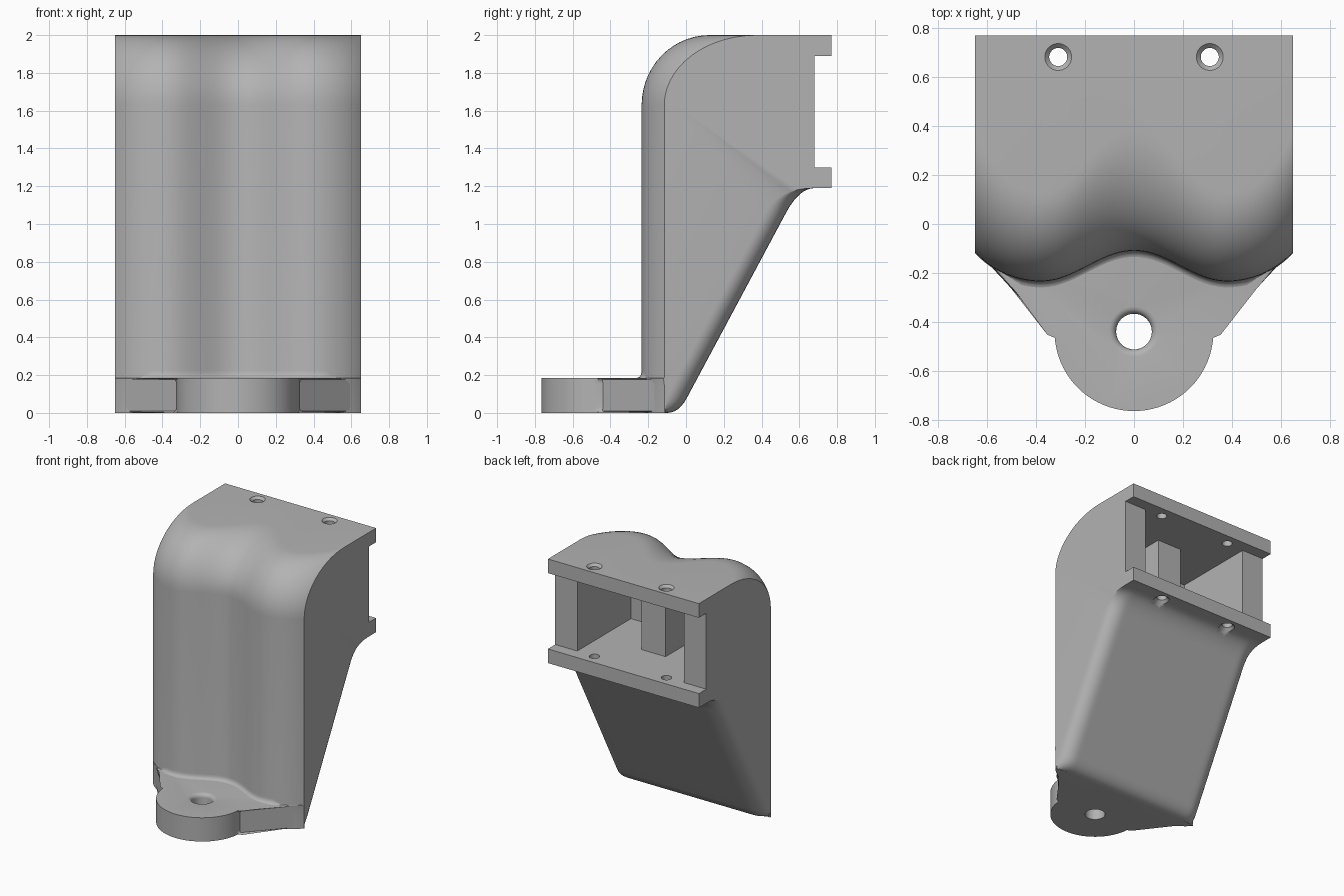
import bpy, bmesh, math

if "Cube" in bpy.data.objects:
    bpy.data.objects.remove(bpy.data.objects["Cube"])

grey = bpy.data.materials.new("plain grey")
grey.diffuse_color = (0.45, 0.45, 0.45, 1)
grey.use_nodes = True
grey.node_tree.nodes["Principled BSDF"].inputs["Base Color"].default_value = grey.diffuse_color
HALF, FIL = 0.65, 0.11          # half width, rear edge rounding


def make(name, bm, helper=False):
    bmesh.ops.recalc_face_normals(bm, faces=bm.faces)
    me = bpy.data.meshes.new(name)
    bm.to_mesh(me)
    bm.free()
    ob = bpy.data.objects.new(name, me)
    bpy.context.collection.objects.link(ob)
    me.materials.append(grey)
    ob.hide_render = helper
    return ob


def prism(bm, pts, z0, z1):
    lo = [bm.verts.new((x, y, z0)) for x, y in pts]
    hi = [bm.verts.new((x, y, z1)) for x, y in pts]
    bm.faces.new(lo)
    bm.faces.new(hi)
    n = len(pts)
    for i in range(n):
        j = (i + 1) % n
        bm.faces.new((lo[i], lo[j], hi[j], hi[i]))


def revolve_cutter(name, cx, cy, prof, n=32):
    """Closed cutter turned round a vertical axis from (radius, z) points."""
    bm = bmesh.new()
    rings = [[bm.verts.new((cx + r * math.cos(2 * math.pi * k / n),
                            cy + r * math.sin(2 * math.pi * k / n), z))
              for k in range(n)] for r, z in prof]
    for a, b in zip(rings, rings[1:]):
        for k in range(n):
            j = (k + 1) % n
            bm.faces.new((a[k], a[j], b[j], b[k]))
    bm.faces.new(rings[0])
    bm.faces.new(rings[-1])
    return make(name, bm, True)


def finish(ob, cutters):
    bpy.ops.object.select_all(action='DESELECT')
    bpy.context.view_layer.objects.active = ob
    ob.select_set(True)
    for c in cutters:
        m = ob.modifiers.new("cut", 'BOOLEAN')
        m.operation, m.solver, m.object = 'DIFFERENCE', 'EXACT', c
        bpy.ops.object.modifier_apply(modifier=m.name)
    bpy.ops.object.shade_smooth_by_angle(angle=math.radians(30))
    for c in cutters:
        bpy.data.objects.remove(c)


def bez(a, b, c, n):
    return [tuple((1 - t) ** 2 * p + 2 * t * (1 - t) * q + t * t * r
                  for p, q, r in zip(a, b, c)) for t in (i / n for i in range(n + 1))]


# Wavy front: two bulges with a hollow between
def front(x):
    x = abs(x)
    if x < 0.38:
        return -0.1725 + 0.0625 * math.cos(math.pi * x / 0.38)
    return 0.129 - math.sqrt(0.364 ** 2 - (x - 0.38) ** 2)


# Side section of the body at one x; e moves the sloping rear forward
def section(x, e):
    f = front(x)
    edge = -0.44 + 0.985 * (abs(x) - 0.32)
    w = max(0.004, min(0.04, f - edge - 0.03))
    pts = [(f, 0), (f, 0.15)]
    pts += bez((f - w, 0.183), (f, 0.183), (f, 0.183 + w), 5)
    rx = 0.36 + (f + 0.235) * 1.1
    for i in range(15):
        t = math.pi / 2 * i / 14
        pts.append((f + rx * (1 - math.cos(t)), 1.63 + 0.37 * math.sin(t)))
    pts += [(0.77, 2), (0.77, 1.89), (0.68, 1.89), (0.68, 1.3), (0.77, 1.3), (0.77, 1.19)]
    pts += bez((0.68, 1.19), (0.60 - e, 1.19), (0.53 - e, 1.06), 8)
    pts += bez((0.005 - e, 0.08), (-0.037 - e, 0), (-0.1 - e, 0), 6)
    return pts[:28] + [(max(y, -0.109), z) for y, z in pts[28:]]


# Body: sections lofted across the width
cols = [(-0.54 + 1.08 * i / 40, 0) for i in range(41)]
side = [(0.54 + FIL * math.sin(t), FIL * (1 - math.cos(t)))
        for t in (math.pi / 2 * i / 7 for i in range(1, 8))]
cols = [(-x, e) for x, e in reversed(side)] + cols + side
bm = bmesh.new()
rings = [[bm.verts.new((x, y, z)) for y, z in section(x, e)] for x, e in cols]
n = len(rings[0])
for a, b in zip(rings, rings[1:]):
    for i in range(n):
        j = (i + 1) % n
        bm.faces.new((a[i], a[j], b[j], b[i]))
bm.faces.new(rings[0])
bm.faces.new(rings[-1])
bmesh.ops.remove_doubles(bm, verts=bm.verts, dist=1e-5)
body = make("body", bm)

# Rear cavity with a central pillar left standing
bm = bmesh.new()
prism(bm, [(-0.46, 0.02), (-0.105, 0.02), (-0.105, 0.40), (0.105, 0.40),
           (0.105, 0.02), (0.46, 0.02), (0.46, 0.9), (-0.46, 0.9)], 1.3, 1.89)
cutters = [make("cavity_cutter", bm, True)]

# Countersunk screw holes through both rear flanges
for s in (-1, 1):
    cutters.append(revolve_cutter("screw_cutter", s * 0.31, 0.683, [
        (0.075, 1.17), (0.055, 1.19), (0.037, 1.208), (0.037, 1.982),
        (0.055, 2.0), (0.075, 2.02)]))
finish(body, cutters)

# Foot: round lug with straight wings running into the body corners
R, CY = 0.325, -0.44
pts = [(-HALF + 0.005, -0.113)]
pts += [(R * math.cos(t), CY + R * math.sin(t))
        for t in (math.pi * (1 + i / 40) for i in range(41))]
pts += [(HALF - 0.005, -0.113), (0.6, -0.1), (-0.6, -0.1)]
bm = bmesh.new()
prism(bm, pts, 0, 0.185)
rim = [e for e in bm.edges if abs(e.verts[0].co.z - e.verts[1].co.z) < 1e-5
       and min(v.co.y for v in e.verts) < -0.12]
bmesh.ops.bevel(bm, geom=rim, offset=0.03, segments=4, profile=0.5, affect='EDGES')
foot = make("foot", bm)

# Mounting hole with softened rims
hole = [(0.073 + 0.03 * (1 - math.cos(t)), 0.155 + 0.03 * math.sin(t))
        for t in (math.pi / 2 * i / 5 for i in range(6))]
hole = [(0.073, -0.05)] + hole + [(0.103, 0.25)]
finish(foot, [revolve_cutter("hole_cutter", 0, CY, hole, 40)])
